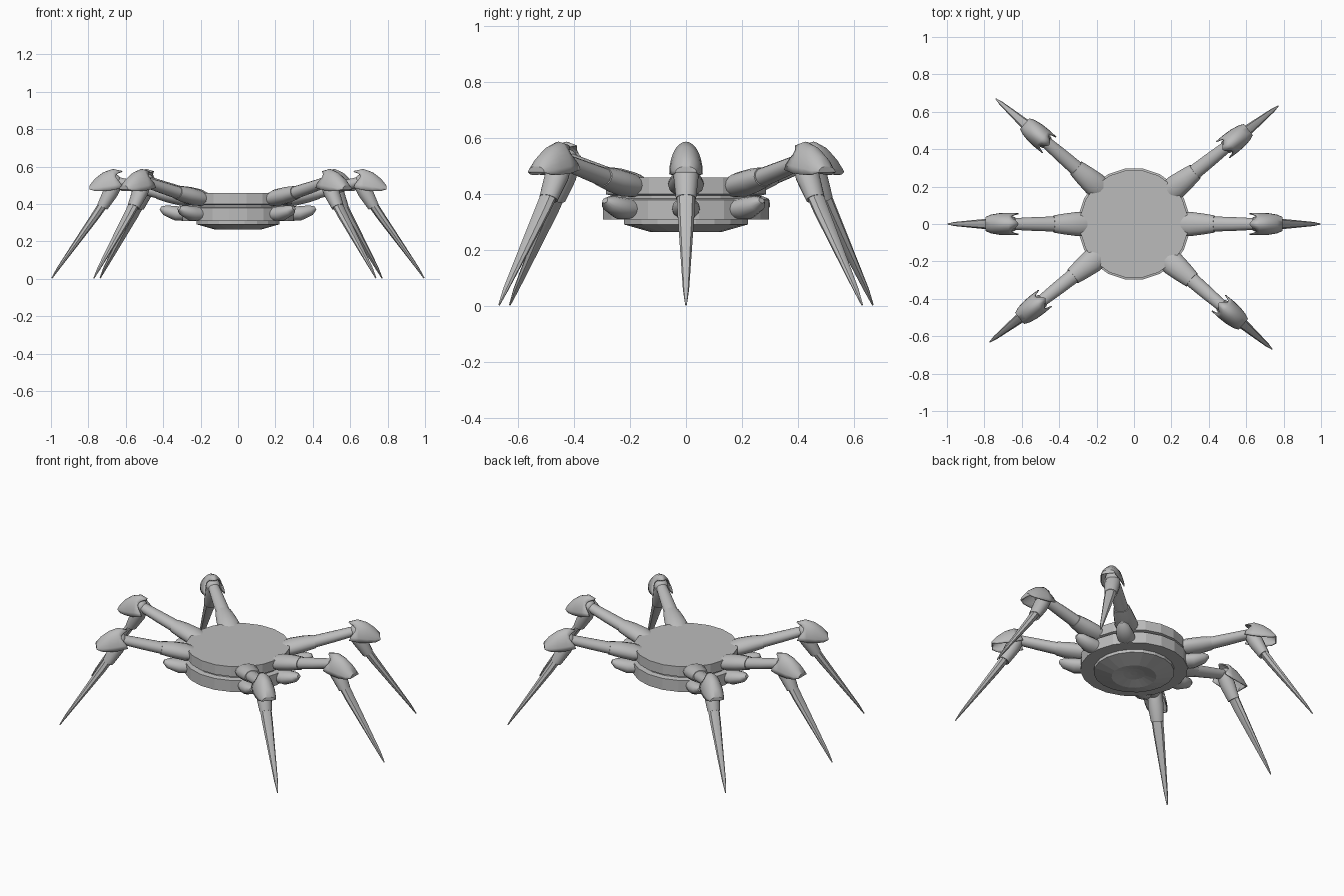
import bpy, bmesh, math
from mathutils import Vector

if "Cube" in bpy.data.objects:
    bpy.data.objects.remove(bpy.data.objects["Cube"], do_unlink=True)

GREY = (0.5, 0.5, 0.5, 1)
metal = bpy.data.materials.new("grey_metal")
metal.use_nodes = True
metal.diffuse_color = GREY
metal.node_tree.nodes["Principled BSDF"].inputs["Base Color"].default_value = GREY


def finish(bm, name, smooth=True):
    """Turn a bmesh into a coloured mesh."""
    bmesh.ops.recalc_face_normals(bm, faces=bm.faces)
    mesh = bpy.data.meshes.new(name)
    bm.to_mesh(mesh)
    bm.free()
    mesh.materials.append(metal)
    mesh.shade_flat()
    if smooth:
        mesh.shade_smooth()
        mesh.set_sharp_from_angle(angle=math.radians(40))
    return mesh


def place(mesh, name):
    obj = bpy.data.objects.new(name, mesh)
    bpy.context.collection.objects.link(obj)
    return obj


def bridge(bm, rows, closed):
    n = len(rows[0])
    for a, b in zip(rows, rows[1:]):
        for j in range(n if closed else n - 1):
            k = (j + 1) % n
            bm.faces.new((a[j], a[k], b[k], b[j]))


def tube(name, sections, sides=14):
    """Loft ellipses along a leg: (reach, height, half width, half depth)."""
    bm = bmesh.new()
    rows = []
    for i, (r, z, w, d) in enumerate(sections):
        p, q = sections[max(i - 1, 0)], sections[min(i + 1, len(sections) - 1)]
        along = Vector((q[0] - p[0], 0, q[1] - p[1])).normalized()
        up = Vector((-along.z, 0, along.x))
        ring = []
        for j in range(sides):
            a = math.tau * j / sides
            ring.append(bm.verts.new(Vector((r, w * math.cos(a), z)) + up * d * math.sin(a)))
        rows.append(ring)
    bridge(bm, rows, True)
    bm.faces.new(rows[0])
    bm.faces.new(rows[-1])
    return finish(bm, name)


def hood(name, sections, notch, steps=14):
    """Arched knee armour: (reach, half width, base height, rise)."""
    bm = bmesh.new()
    rows = []
    for i, (r, w, base, rise) in enumerate(sections):
        row = []
        for j in range(steps + 1):
            a = math.pi * j / steps
            cut = notch * math.sin(2 * a) ** 2 if i == 0 else 0
            row.append(bm.verts.new((r + cut, w * math.cos(a), base + rise * math.sin(a))))
        rows.append(row)
    bridge(bm, rows, False)
    bm.faces.new(rows[-1])
    return finish(bm, name)


# Body: stacked discs with a groove and a dished underside
profile = [(0.29, 0.46), (0.29, 0.4), (0.27, 0.395), (0.27, 0.385), (0.3, 0.38),
           (0.3, 0.31), (0.225, 0.31), (0.225, 0.292), (0.125, 0.264), (0.06, 0.28), (0.02, 0.285)]
SIDES = 20
bm = bmesh.new()
rings = []
for r, z in profile:
    angles = [math.tau * (j + 0.5) / SIDES for j in range(SIDES)]
    rings.append([bm.verts.new((r * math.cos(a), r * math.sin(a), z)) for a in angles])
bridge(bm, rings, True)
bm.faces.new(rings[0])
bm.faces.new(rings[-1])
place(finish(bm, "body", smooth=False), "body")

# Leg parts, drawn reaching along +x
parts = {
    "hip_collar": tube("hip_collar", [(0.255, 0.425, 0.06, 0.036), (0.3, 0.435, 0.065, 0.045),
                                      (0.37, 0.45, 0.056, 0.043), (0.43, 0.462, 0.046, 0.036)]),
    "hip_pod": tube("hip_pod", [(0.25, 0.345, 0.05, 0.036), (0.33, 0.35, 0.05, 0.04),
                                (0.39, 0.367, 0.036, 0.028), (0.415, 0.378, 0.012, 0.01)]),
    "thigh": tube("thigh", [(0.4, 0.455, 0.041, 0.034), (0.53, 0.488, 0.037, 0.031),
                            (0.67, 0.525, 0.03, 0.027)]),
    "shin_cuff": tube("shin_cuff", [(0.65, 0.52, 0.04, 0.038), (0.68, 0.465, 0.045, 0.042),
                                    (0.725, 0.385, 0.036, 0.031)]),
    "shin": tube("shin", [(0.7, 0.43, 0.034, 0.026), (0.76, 0.34, 0.031, 0.023),
                          (0.87, 0.185, 0.02, 0.015), (0.96, 0.058, 0.011, 0.008),
                          (0.995, 0.004, 0.003, 0.003)], 8),
    "knee_hood": hood("knee_hood", [(0.618, 0.058, 0.487, 0.09), (0.67, 0.06, 0.475, 0.113),
                                    (0.72, 0.058, 0.47, 0.1), (0.765, 0.05, 0.47, 0.066),
                                    (0.793, 0.038, 0.478, 0.022)], 0.036),
}

# Knee ball under the hood
bm = bmesh.new()
bmesh.ops.create_uvsphere(bm, u_segments=14, v_segments=8, radius=0.042)
bmesh.ops.translate(bm, verts=bm.verts, vec=(0.665, 0, 0.52))
parts["knee_joint"] = finish(bm, "knee_joint")

# Six legs: heading and sideways offset, repeated on the opposite side
layout = [("left", 0, 0), ("back_left", 38.3, 0.017), ("back_right", 139.2, -0.024),
          ("right", 180, 0), ("front_right", 218.3, 0.017), ("front_left", 319.2, -0.024)]
for side, degrees, offset in layout:
    a = math.radians(degrees)
    for part, mesh in parts.items():
        obj = place(mesh, side + "_" + part)
        obj.rotation_euler.z = a
        obj.location = (-math.sin(a) * offset, math.cos(a) * offset, 0)
        if part == "knee_hood":
            shell = obj.modifiers.new("thickness", "SOLIDIFY")
            shell.thickness = 0.006
            shell.offset = -1
